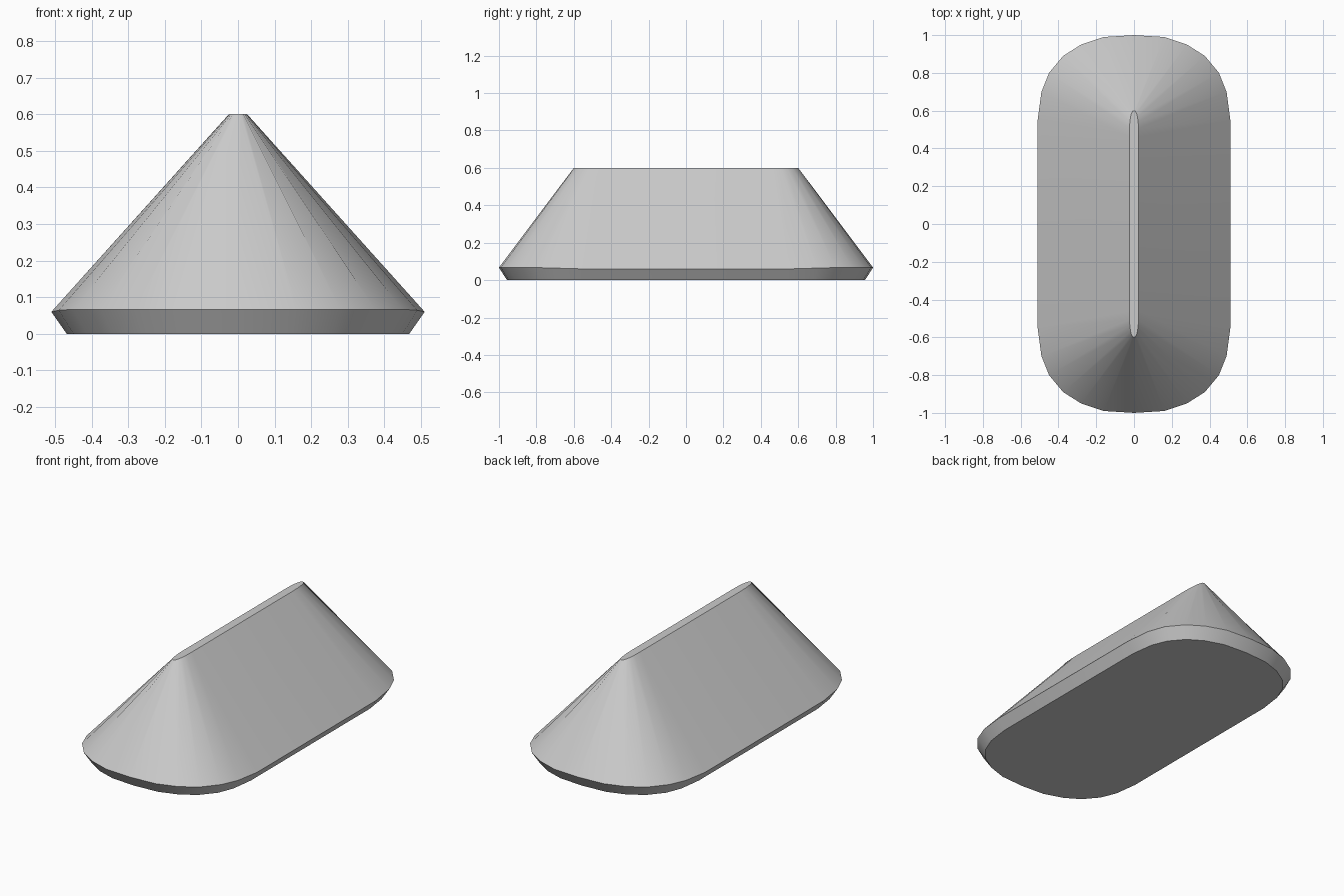
import bpy
import bmesh
import math

cube = bpy.data.objects.get("Cube")
if cube:
    bpy.data.objects.remove(cube, do_unlink=True)

# Quarter outline of the rim, from the straight side round to the end
SIDE_Y = 0.55
QUARTER = [(0.51, SIDE_Y), (0.49, 0.70), (0.45, 0.80), (0.375, 0.89),
           (0.28, 0.95), (0.16, 0.99), (0, 1)]


def outline(half_width, straight, half_length):
    """Full closed outline, fitted to the given half sizes."""
    quarter = []
    for x, y in QUARTER:
        t = (y - SIDE_Y) / (1 - SIDE_Y)
        quarter.append((x * half_width / 0.51,
                        straight + t * (half_length - straight)))
    half = quarter + [(-x, y) for x, y in quarter[-2::-1]]
    return half + [(-x, -y) for x, y in half]


def ring(bm, points, height):
    return [bm.verts.new((x, y, height(y))) for x, y in points]


# Stack of rings: base, overhanging rim, narrow ridge
bm = bmesh.new()
rings = [
    ring(bm, outline(0.468, SIDE_Y, 0.957), lambda y: 0),
    ring(bm, outline(0.51, SIDE_Y, 1), lambda y: 0.06 + 0.007 * min(1, max(0, abs(y) - SIDE_Y) / 0.25)),
    ring(bm, outline(0.025, 0.46, 0.6), lambda y: 0.6),
]
for low, high in zip(rings, rings[1:]):
    for i in range(len(low)):
        j = (i + 1) % len(low)
        bm.faces.new((low[i], low[j], high[j], high[i]))
bm.faces.new(rings[0][::-1])
bm.faces.new(rings[-1])
bmesh.ops.recalc_face_normals(bm, faces=bm.faces)

mesh = bpy.data.meshes.new("ridged_block")
bm.to_mesh(mesh)
bm.free()

# Plain grey material
grey = bpy.data.materials.new("light_grey")
grey.use_nodes = True
colour = (0.6, 0.6, 0.6, 1)
grey.diffuse_color = colour
grey.node_tree.nodes["Principled BSDF"].inputs["Base Color"].default_value = colour
mesh.materials.append(grey)

block = bpy.data.objects.new("ridged_block", mesh)
bpy.context.collection.objects.link(block)

# Smooth round the ends, sharp at the rim and ridge
bpy.ops.object.select_all(action="DESELECT")
block.select_set(True)
bpy.context.view_layer.objects.active = block
bpy.ops.object.shade_smooth_by_angle(angle=math.radians(30))
